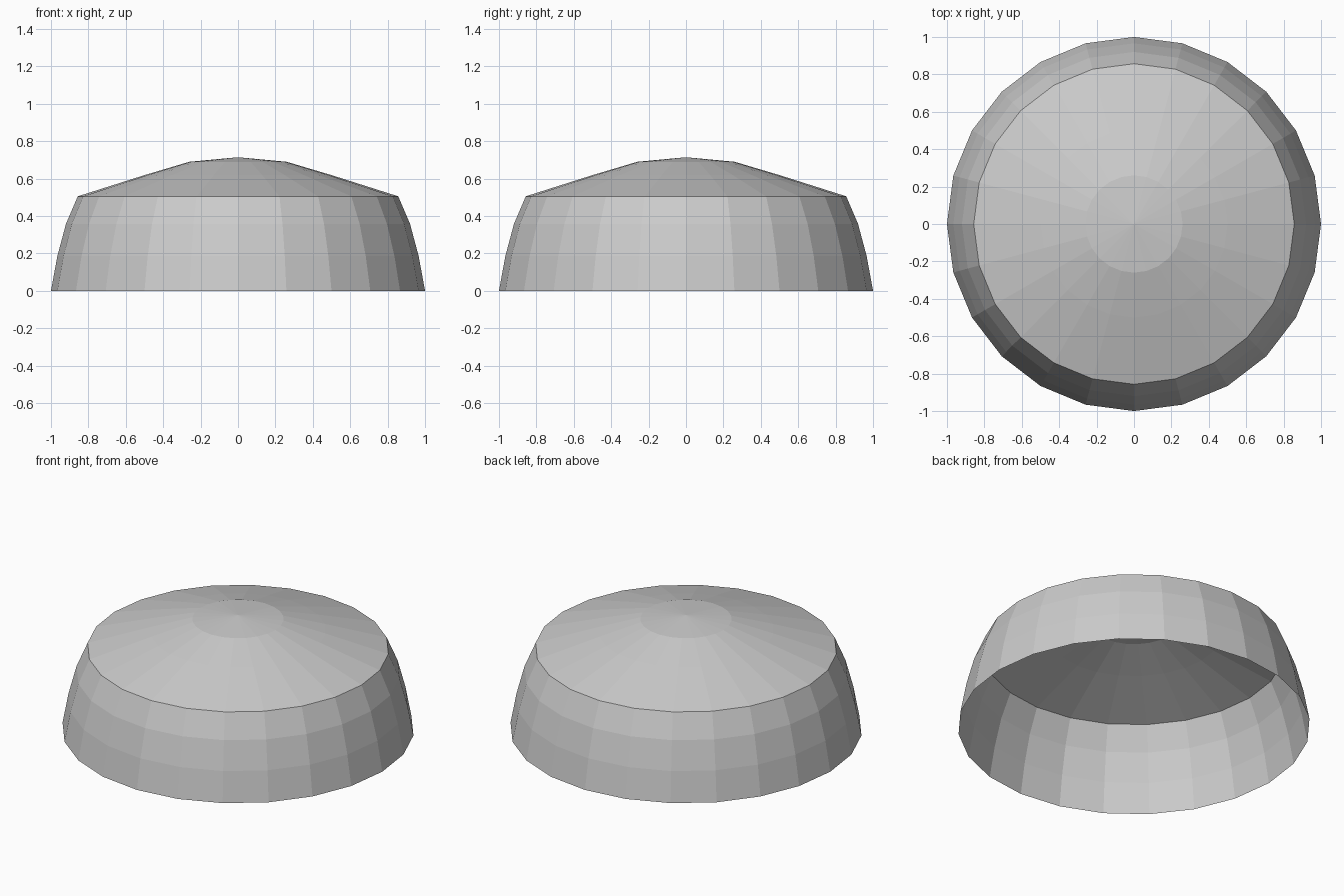
import bpy
import bmesh
from math import cos, sin, pi, radians

SIDES = 24
HEIGHT = 0.714

cube = bpy.data.objects.get("Cube")
if cube:
    bpy.data.objects.remove(cube, do_unlink=True)

# One plain grey for the whole shell
grey = bpy.data.materials.new("light grey")
grey.use_nodes = True
colour = (0.6, 0.6, 0.6, 1)
grey.diffuse_color = colour
grey.node_tree.nodes["Principled BSDF"].inputs["Base Color"].default_value = colour

# Profile radii from rim to crown; ring heights follow a flattened arc
radii = [1.0, 0.966, 0.92, 0.857, 0.5, 0.26]
bm = bmesh.new()
rings = []
for i, r in enumerate(radii):
    z = HEIGHT * sin(radians(15 * i))
    rings.append([bm.verts.new((r * cos(2 * pi * k / SIDES),
                                r * sin(2 * pi * k / SIDES), z))
                  for k in range(SIDES)])
apex = bm.verts.new((0, 0, HEIGHT))

# Side wall and sloping top, open underneath
for lower, upper in zip(rings, rings[1:]):
    for k in range(SIDES):
        n = (k + 1) % SIDES
        bm.faces.new((lower[k], lower[n], upper[n], upper[k]))

# Crown fan
for k in range(SIDES):
    bm.faces.new((rings[-1][k], rings[-1][(k + 1) % SIDES], apex))

mesh = bpy.data.meshes.new("dome_shell")
bm.to_mesh(mesh)
bm.free()
mesh.materials.append(grey)
dome = bpy.data.objects.new("dome_shell", mesh)
bpy.context.collection.objects.link(dome)
